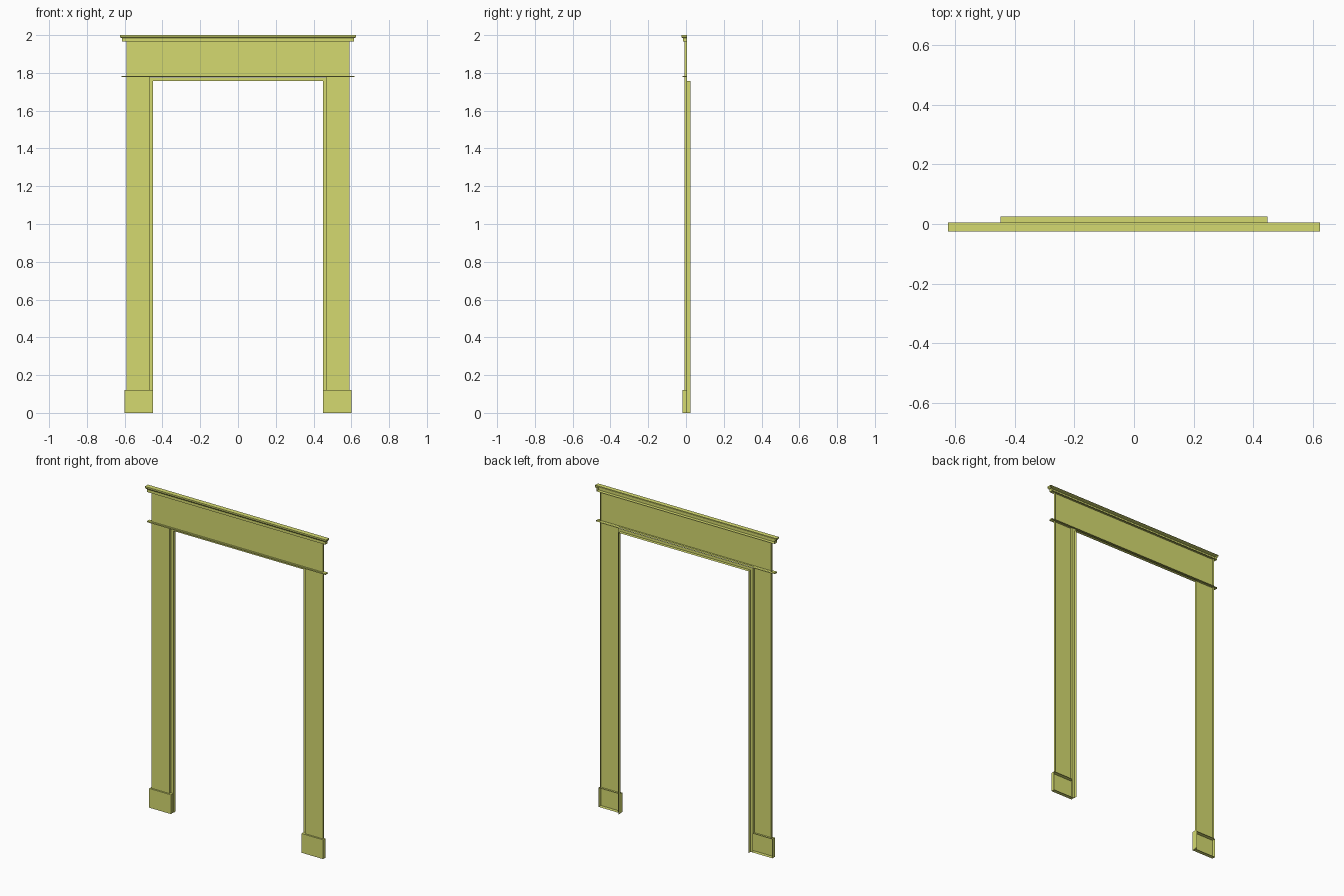
import bpy, bmesh

if "Cube" in bpy.data.objects:
    bpy.data.objects.remove(bpy.data.objects["Cube"])

BACK = 0.005          # wall plane: the trim is open at the back here
mat = bpy.data.materials.new("yellow_paint")
mat.diffuse_color = (0.66, 0.70, 0.16, 1)
mat.use_nodes = True
mat.node_tree.nodes["Principled BSDF"].inputs["Base Color"].default_value = mat.diffuse_color


def finish(name, bm):
    mesh = bpy.data.meshes.new(name)
    bm.to_mesh(mesh)
    bm.free()
    mesh.materials.append(mat)
    ob = bpy.data.objects.new(name, mesh)
    bpy.context.collection.objects.link(ob)
    return ob


def mirror(ob):
    m = ob.modifiers.new("mirror", 'MIRROR')
    m.use_axis = (True, False, False)
    return ob


def shell(name, x0, x1, profile):
    """Open-backed moulding from rings of (side overhang, front y, z)."""
    bm = bmesh.new()
    rings = []
    for o, y, z in profile:
        pts = [(x0 - o, BACK), (x0 - o, y), (x1 + o, y), (x1 + o, BACK)]
        rings.append([bm.verts.new((px, py, z)) for px, py in pts])
    for a, b in zip(rings, rings[1:]):
        for i in range(3):
            bm.faces.new((a[i], a[i + 1], b[i + 1], b[i]))
    bm.faces.new(rings[0][::-1])
    bm.faces.new(rings[-1])
    return finish(name, bm)


def block(name, x0, x1, y, z0, z1):
    return shell(name, x0, x1, [(0, y, z0), (0, y, z1)])


# Side casings and plinth blocks
mirror(block("side_casing", 0.467, 0.591, -0.008, 0.12, 1.778))
mirror(block("plinth_block", 0.451, 0.60, -0.018, 0.0, 0.12))

# Frieze board and the thin fillet below it
block("frieze_board", -0.591, 0.591, -0.008, 1.784, 1.965)
block("fillet_strip", -0.616, 0.616, -0.018, 1.777, 1.784)

# Stepped crown moulding
shell("crown_moulding", -0.591, 0.591, [
    (0.024, -0.017, 1.965), (0.024, -0.017, 1.984),
    (0.029, -0.020, 1.984), (0.034, -0.025, 1.991), (0.034, -0.025, 2.0)])

# Jamb lining: L-section swept up, over and down the opening
bm = bmesh.new()
section = [(0.018, BACK), (0.0, BACK), (0.0, 0.025)]
rows = []
for o, y in section:
    x, z = 0.449 + o, 1.758 + o
    path = [(-x, 0), (-x, z), (x, z), (x, 0)]
    rows.append([bm.verts.new((px, y, pz)) for px, pz in path])
for a, b in zip(rows, rows[1:]):
    for i in range(3):
        bm.faces.new((a[i], b[i], b[i + 1], a[i + 1]))
bmesh.ops.recalc_face_normals(bm, faces=bm.faces)
finish("jamb_lining", bm)
